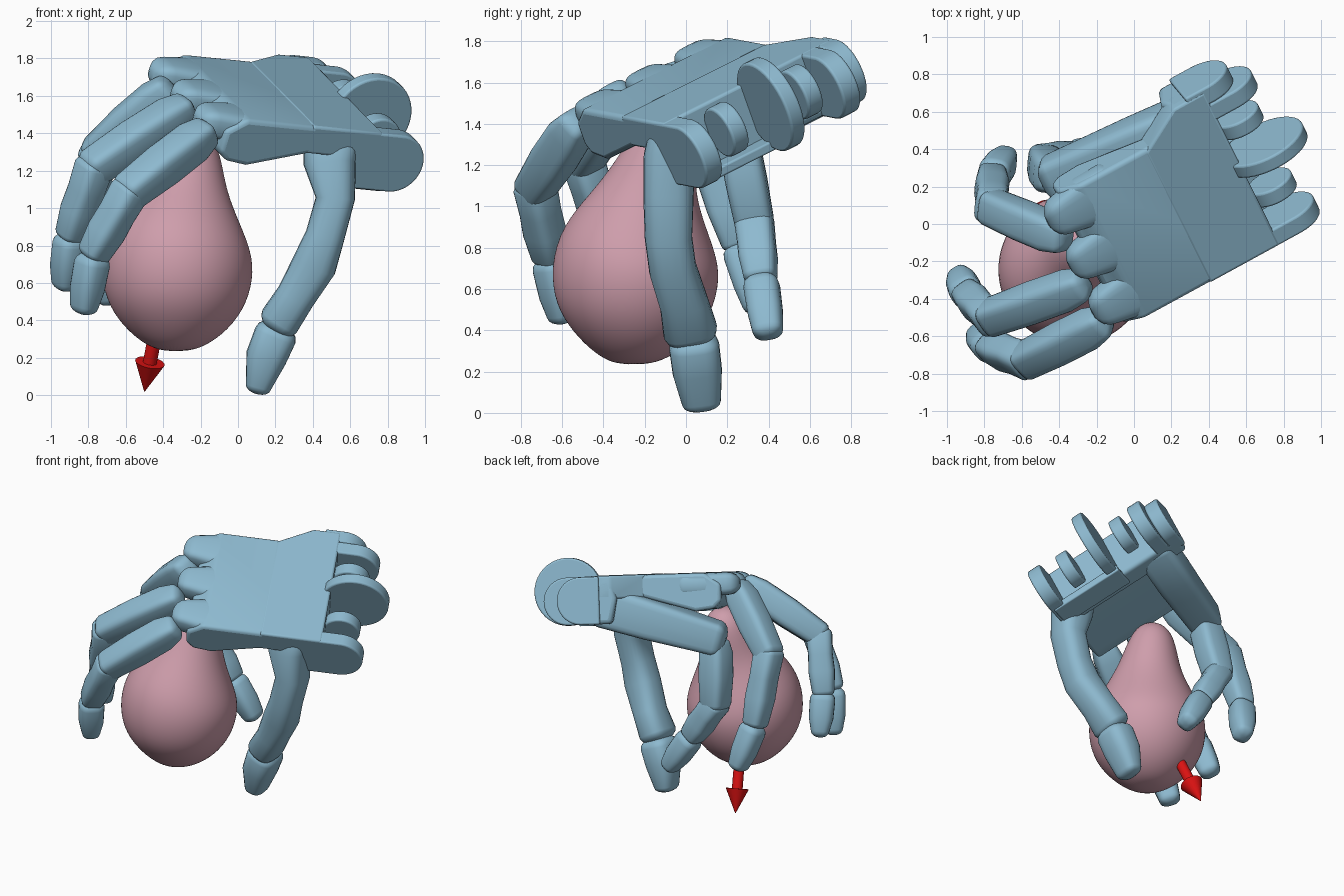
import bpy, bmesh, math
from mathutils import Vector, Matrix

if "Cube" in bpy.data.objects:
    bpy.data.objects.remove(bpy.data.objects["Cube"])


def material(name, rgb):
    m = bpy.data.materials.new(name)
    m.use_nodes = True
    m.diffuse_color = (*rgb, 1)
    m.node_tree.nodes["Principled BSDF"].inputs["Base Color"].default_value = (*rgb, 1)
    return m


BLUE = material("steel blue", (0.27, 0.49, 0.63))
PINK = material("dusty pink", (0.62, 0.34, 0.41))
RED = material("red", (0.72, 0.006, 0.006))

# Palm frame: u towards the wrist, v across the knuckles, w out of the back of the hand
U = Vector((0.874, 0.478, -0.09)).normalized()
V = Vector((-0.475, 0.775, 0.417))
V = (V - U * V.dot(U)).normalized()
W = U.cross(V)
PALM = Matrix((U, V, W)).transposed().to_4x4()
PALM.translation = (0.93, -0.03, 1.38)


def finish(name, bm, mat, bevel=0, angle=40):
    bmesh.ops.recalc_face_normals(bm, faces=bm.faces)
    me = bpy.data.meshes.new(name)
    bm.to_mesh(me)
    bm.free()
    ob = bpy.data.objects.new(name, me)
    bpy.context.collection.objects.link(ob)
    me.materials.append(mat)
    if bevel:
        mod = ob.modifiers.new("soft edges", "BEVEL")
        mod.width, mod.segments = bevel, 3
    bpy.ops.object.select_all(action="DESELECT")
    ob.select_set(True)
    bpy.context.view_layer.objects.active = ob
    bpy.ops.object.shade_smooth_by_angle(angle=math.radians(angle))
    return ob


def loft(name, pts, sizes, side, mat=BLUE, power=3.5, n=24, cap=0.6):
    """Skin superellipse rings along a path, with rounded ends."""
    pts = [Vector(p) for p in pts]
    sizes = [s if isinstance(s, tuple) else (s, s) for s in sizes]
    rings = []
    for i, p in enumerate(pts):
        t = (pts[min(i + 1, len(pts) - 1)] - pts[max(i - 1, 0)]).normalized()
        rings.append((p, t, sizes[i]))
    if cap:
        for end, sign in ((0, -1), (-1, 1)):
            p, t, s = rings[end]
            for k in (0.4, 0.7, 0.9, 1):
                f = math.sqrt(1 - k * k * 0.92)
                ring = (p + t * sign * k * cap * min(s), t, (s[0] * f, s[1] * f))
                rings.insert(0 if sign < 0 else len(rings), ring)
    bm = bmesh.new()
    loops = []
    for p, t, s in rings:
        a = Vector(side)
        a = (a - t * a.dot(t)).normalized()
        b = t.cross(a)
        loop = []
        for k in range(n):
            c, d = math.cos(math.tau * k / n), math.sin(math.tau * k / n)
            c = math.copysign(abs(c) ** (2 / power), c)
            d = math.copysign(abs(d) ** (2 / power), d)
            loop.append(bm.verts.new(p + a * c * s[0] + b * d * s[1]))
        loops.append(loop)
    for l, m in zip(loops, loops[1:]):
        for k in range(n):
            bm.faces.new((l[k], l[(k + 1) % n], m[(k + 1) % n], m[k]))
    bm.faces.new(loops[0])
    bm.faces.new(loops[-1])
    return finish(name, bm, mat)


def extrude(name, corners, depth, bevel):
    """Extrude a polygon given in palm coordinates."""
    bm = bmesh.new()
    face = bm.faces.new([bm.verts.new(PALM @ Vector(c)) for c in corners])
    new = bmesh.ops.extrude_face_region(bm, geom=[face])["geom"]
    verts = [g for g in new if isinstance(g, bmesh.types.BMVert)]
    bmesh.ops.translate(bm, vec=depth, verts=verts)
    return finish(name, bm, BLUE, bevel)


def extrude_v(name, profile, v0, v1, bevel):
    return extrude(name, [(u, v0, w) for u, w in profile], V * (v1 - v0), bevel)


def arc(u, w, r, a0, a1, n):
    angles = [math.radians(a0 + (a1 - a0) * k / n) for k in range(n)]
    return [(u + r * math.cos(a), w + r * math.sin(a)) for a in angles]


def disc(name, u, v, w, r, thick):
    """Round plate with its axis across the palm."""
    extrude_v(name, arc(u, w, r, 0, 360, 40), v - thick / 2, v + thick / 2, 0.012)


def tab(name, u, v0, v1):
    """Hinge tab with a flat top and a round end."""
    extrude_v(name, [(-0.28, -0.33), *arc(u, -0.165, 0.165, -90, 95, 20), (-0.28, 0)], v0, v1, 0.012)


# Palm and wrist blocks
extrude_v("palm", [(-0.25, 0), (-1.0, 0), (-1.11, -0.08), (-1.11, -0.2), (-1.06, -0.25), (-0.93, -0.265),
                   (-0.55, -0.15), (-0.25, -0.15)], 0, 0.87, 0.025)
extrude("wrist_top", [(-0.17, 0, 0.003), (-0.6, 0, 0.003), (-0.6, 0.85, 0.003), (-0.36, 1.0, 0.003),
                      (-0.17, 1.0, 0.003)], W * -0.16, 0.015)
extrude_v("wrist_block", [(-0.17, -0.02), (-0.36, -0.02), (-0.4, -0.15), (-0.36, -0.33), (-0.17, -0.33)],
          0, 1.0, 0.03)
extrude_v("wrist_lip", [(-0.07, -0.29), (-0.3, -0.29), (-0.3, -0.34), (-0.07, -0.34)], 0.02, 0.55, 0.01)

# Wrist hinge plates
tab("front_hinge_tab", -0.045, 0, 0.1)
tab("back_hinge_tab", -0.045, 0.82, 0.92)
tab("back_hinge_lobe", -0.15, 0.92, 1.02)
disc("hinge_disc", 0, 0.5, -0.1, 0.235, 0.08)
disc("front_hinge_knob", -0.06, 0.26, -0.13, 0.13, 0.09)
disc("back_hinge_knob", -0.06, 0.7, -0.13, 0.13, 0.09)

# Knuckle prongs flush with the palm
for i, v in enumerate((0.145, 0.445, 0.735)):
    path = [PALM @ Vector((u, v, -0.08)) for u in (-0.85, -1.0, -1.14)]
    loft(f"knuckle_{i + 1}", path, [(0.143, 0.08), (0.138, 0.08), (0.108, 0.08)], V, power=3.6, cap=1.1)


def finger(name, mcp, pip, dip, tip):
    """Three jointed segments bending in one plane."""
    mcp, pip, dip, tip = map(Vector, (mcp, pip, dip, tip))
    side = (pip - mcp).cross(tip - pip)
    loft(name + "_base", [mcp, mcp.lerp(pip, 0.15), mcp.lerp(pip, 0.55), pip],
         [(0.085, 0.08), (0.1, 0.1), (0.1, 0.105), (0.095, 0.09)], side, power=3.8)
    loft(name + "_middle", [pip, pip.lerp(dip, 0.35), pip.lerp(dip, 0.65), dip],
         [(0.095, 0.092), (0.092, 0.085), (0.092, 0.092), (0.08, 0.078)], side, power=3.4, cap=0.5)
    loft(name + "_tip", [dip.lerp(tip, 0.18), dip.lerp(tip, 0.6), tip.lerp(dip, 0.12)],
         [(0.088, 0.088), (0.085, 0.085), (0.075, 0.065)], side, power=2.8, cap=0.7)


finger("back_finger", (-0.39, -0.07, 1.63), (-0.76, 0.09, 1.3), (-0.76, 0.25, 0.83), (-0.68, 0.36, 0.49))
finger("middle_finger", (-0.29, -0.33, 1.53), (-0.77, -0.5, 1.22), (-0.89, -0.38, 0.86), (-0.93, -0.28, 0.57))
finger("front_finger", (-0.18, -0.53, 1.4), (-0.58, -0.73, 1.09), (-0.77, -0.66, 0.76), (-0.83, -0.59, 0.44))
finger("little_finger", (-0.43, 0.25, 1.34), (-0.48, 0.33, 0.93), (-0.31, 0.36, 0.66), (-0.13, 0.4, 0.37))

# Beam carrying the little finger
loft("little_finger_beam", [(0.3, 0.56, 1.56), (0.0, 0.43, 1.485), (-0.43, 0.25, 1.385)],
     [(0.13, 0.15), (0.13, 0.14), (0.115, 0.115)], (-0.45, 0.85, 0.25), power=5, cap=0.6)

# Thumb
THUMB_SIDE = (0, 1, 0.1)
loft("thumb", [(0.5, -0.06, 1.36), (0.49, -0.08, 1.24), (0.52, -0.085, 1.05), (0.465, -0.085, 0.85),
               (0.41, -0.065, 0.7), (0.31, -0.01, 0.53), (0.225, 0.02, 0.4)],
     [(0.12, 0.15), (0.125, 0.14), (0.122, 0.105), (0.115, 0.105), (0.115, 0.12), (0.118, 0.105), (0.132, 0.11)],
     THUMB_SIDE, power=2.7)
loft("thumb_tip", [(0.2, 0.04, 0.32), (0.15, 0.055, 0.2), (0.11, 0.075, 0.05)],
     [(0.122, 0.115), (0.12, 0.11), (0.095, 0.07)], THUMB_SIDE, power=2.8)

# Pear
pear = loft("pear", [(-0.34, -0.28, 0.235), (-0.34, -0.28, 0.265), (-0.335, -0.265, 0.36), (-0.33, -0.255, 0.5),
                     (-0.325, -0.245, 0.68), (-0.315, -0.23, 0.84), (-0.29, -0.19, 1.0), (-0.275, -0.16, 1.13),
                     (-0.26, -0.12, 1.26), (-0.25, -0.09, 1.38), (-0.25, -0.08, 1.43)],
            [0.06, 0.16, 0.285, 0.382, 0.415, 0.38, 0.28, 0.213, 0.175, 0.125, 0.04], (1, 0, 0),
            PINK, power=2, n=32, cap=0)
pear.modifiers.new("smooth skin", "SUBSURF").levels = 2

# Arrow
TIP = Vector((-0.5, 0.12, 0.02))
AIM = Vector((0.045, -0.1, 0.24)).normalized()
loft("arrow_shaft", [TIP + AIM * 0.15, TIP + AIM * 0.45], [0.037, 0.037], (1, 0, 0), RED, power=2, cap=0)
loft("arrow_head", [TIP, TIP + AIM * 0.17], [0.002, 0.08], (1, 0, 0), RED, power=2, cap=0)
